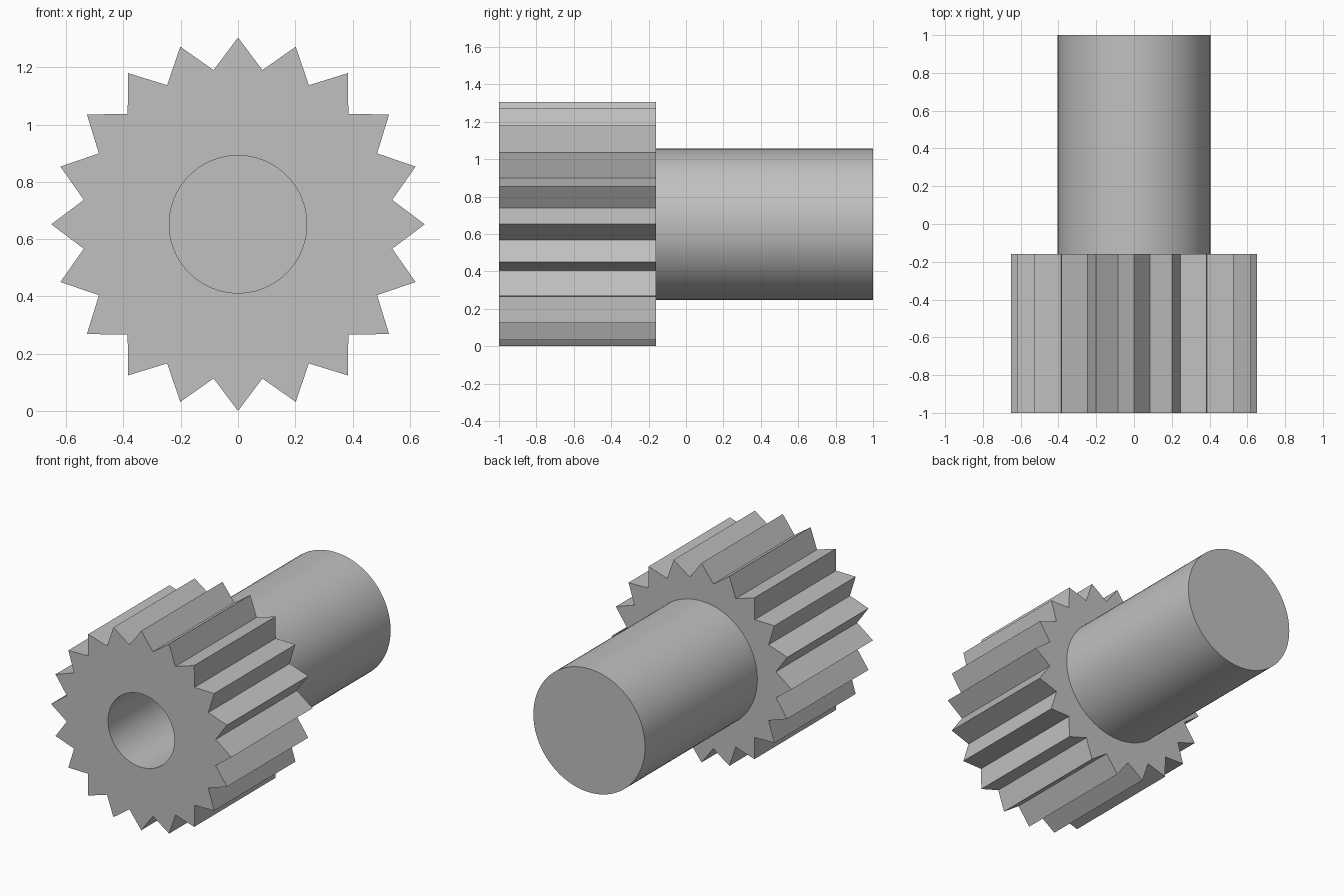
import bpy
import bmesh
from math import radians
from mathutils import Vector, Matrix

if "Cube" in bpy.data.objects:
    bpy.data.objects.remove(bpy.data.objects["Cube"], do_unlink=True)

TEETH = 20
STEPS = TEETH * 4
TIP_R, ROOT_R = 0.652, 0.545
SHAFT_R, BORE_R = 0.404, 0.24
AXIS_Z = 0.652
FRONT, SHOULDER, BACK = -1.0, -0.16, 1.0

steel = bpy.data.materials.new("light grey steel")
steel.use_nodes = True
grey = (0.53, 0.53, 0.53, 1)
steel.diffuse_color = grey
steel.node_tree.nodes["Principled BSDF"].inputs["Base Color"].default_value = grey


def polar(radius, step, y):
    turn = Matrix.Rotation(radians(360 * step / STEPS), 3, "Y")
    return turn @ Vector((0, 0, radius)) + Vector((0, y, AXIS_Z))


def circle(radius, y):
    return [polar(radius, i, y) for i in range(STEPS)]


def toothed(y):
    """Straight-sided teeth: tip, flank middle, root, flank middle."""
    points = []
    for i in range(STEPS):
        if i % 4 == 0:
            points.append(polar(TIP_R, i, y))
        elif i % 4 == 2:
            points.append(polar(ROOT_R, i, y))
        else:
            tip, root = (i - 1, i + 1) if i % 4 == 1 else (i + 1, i - 1)
            points.append((polar(TIP_R, tip, y) + polar(ROOT_R, root, y)) / 2)
    return points


def skin(name, sections, cap_first=False, cap_last=False):
    """Join matching rings of points into one smooth-shaded part."""
    bm = bmesh.new()
    rings = [[bm.verts.new(p) for p in section] for section in sections]
    for a, b in zip(rings, rings[1:]):
        for i in range(STEPS):
            j = (i + 1) % STEPS
            bm.faces.new((a[i], b[i], b[j], a[j]))
    if cap_first:
        bm.faces.new(rings[0])
    if cap_last:
        bm.faces.new(reversed(rings[-1]))
    mesh = bpy.data.meshes.new(name)
    bm.to_mesh(mesh)
    bm.free()
    mesh.materials.append(steel)
    obj = bpy.data.objects.new(name, mesh)
    bpy.context.collection.objects.link(obj)
    bpy.ops.object.select_all(action="DESELECT")
    obj.select_set(True)
    bpy.context.view_layer.objects.active = obj
    bpy.ops.object.shade_smooth_by_angle(angle=radians(25))
    return obj


# Toothed wheel with a blind bore in its front
skin("gear", [circle(BORE_R, SHOULDER), circle(BORE_R, FRONT), toothed(FRONT),
              toothed(SHOULDER), circle(SHAFT_R, SHOULDER)], cap_first=True)

# Solid round shaft behind the wheel
skin("shaft", [circle(SHAFT_R, SHOULDER), circle(SHAFT_R, BACK)], cap_last=True)
